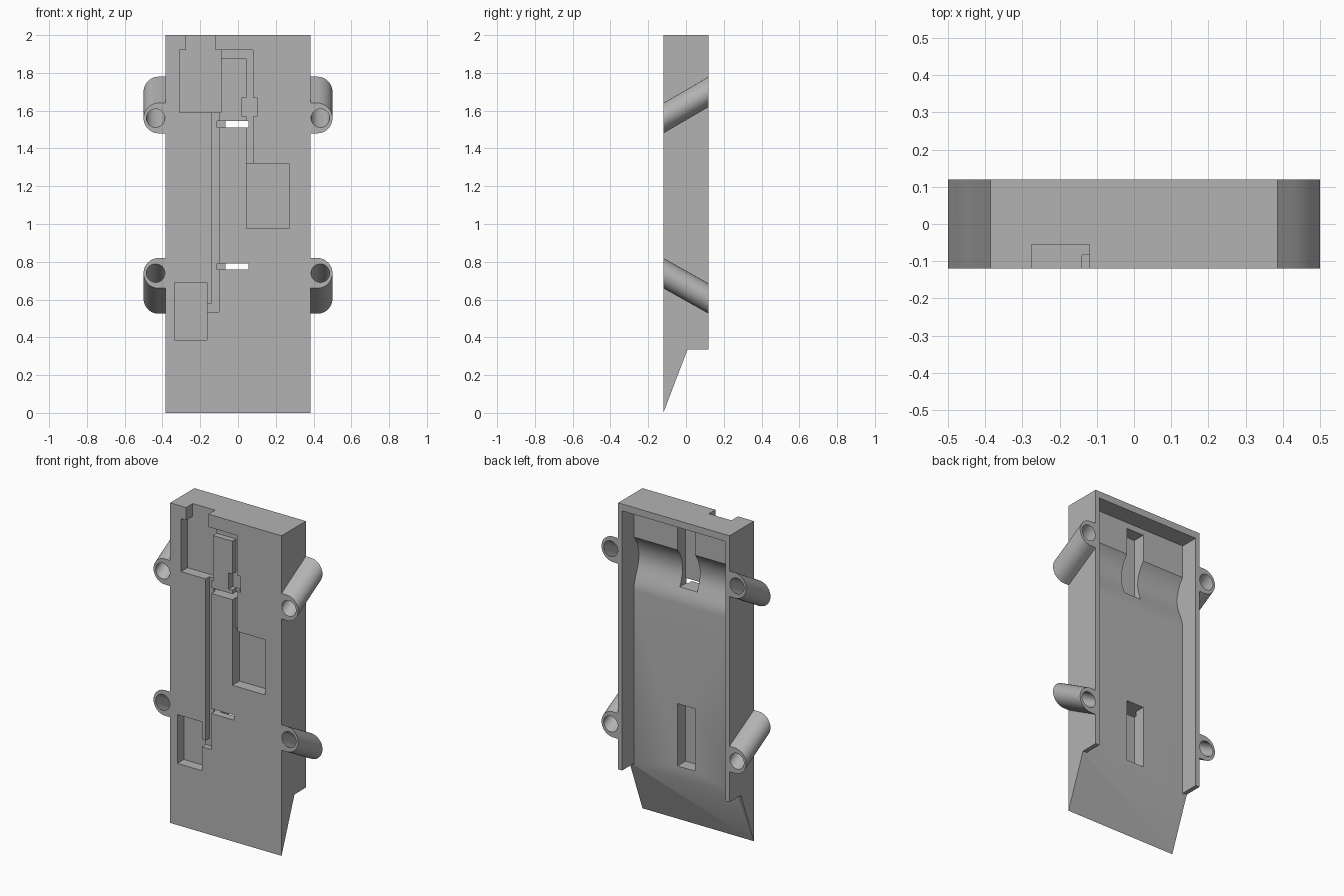
import bpy, bmesh
from math import sin, cos, pi, radians, sqrt

cube = bpy.data.objects.get("Cube")
if cube:
    bpy.data.objects.remove(cube, do_unlink=True)

GREY = (0.45, 0.45, 0.45, 1)
mat = bpy.data.materials.new("plain grey")
mat.use_nodes = True
mat.diffuse_color = GREY
mat.node_tree.nodes["Principled BSDF"].inputs["Base Color"].default_value = GREY

FRONT, BACK = -0.12, 0.12


def loft(name, ring_a, ring_b):
    """Closed prism between two matching rings of points."""
    bm = bmesh.new()
    a = [bm.verts.new(p) for p in ring_a]
    b = [bm.verts.new(p) for p in ring_b]
    bm.faces.new(a)
    bm.faces.new(b)
    for i in range(len(a)):
        j = (i + 1) % len(a)
        bm.faces.new((a[i], a[j], b[j], b[i]))
    bmesh.ops.recalc_face_normals(bm, faces=bm.faces)
    mesh = bpy.data.meshes.new(name)
    bm.to_mesh(mesh)
    bm.free()
    mesh.materials.append(mat)
    obj = bpy.data.objects.new(name, mesh)
    bpy.context.collection.objects.link(obj)
    return obj


def side_prism(name, profile, half_width):
    """Extrude a (y, z) profile across x."""
    return loft(name, [(-half_width, y, z) for y, z in profile],
                [(half_width, y, z) for y, z in profile])


def box(name, x0, x1, y0, y1, z0, z1):
    return loft(name, [(x0, y0, z0), (x1, y0, z0), (x1, y0, z1), (x0, y0, z1)],
                [(x0, y1, z0), (x1, y1, z0), (x1, y1, z1), (x0, y1, z1)])


def slanted(name, outline, rise, overshoot=0.0):
    """Extrude an (x, z) outline from front to back while sliding in z."""
    k = overshoot / (BACK - FRONT) * rise
    return loft(name, [(x, FRONT - overshoot, z - k) for x, z in outline],
                [(x, BACK + overshoot, z + rise + k) for x, z in outline])


def combine(target, tool, operation):
    mod = target.modifiers.new("combine", "BOOLEAN")
    mod.operation = operation
    mod.solver = "EXACT"
    mod.object = tool
    bpy.context.view_layer.objects.active = target
    bpy.ops.object.modifier_apply(modifier=mod.name)
    bpy.data.objects.remove(tool, do_unlink=True)


# Main body with a chisel-shaped lower end
body = side_prism("housing", [(FRONT, 0), (0.008, 0.335), (BACK, 0.335),
                              (BACK, 2), (FRONT, 2)], 0.385)

# Open back: flat floor with a rounded cross groove that fades out below
FLOOR, DEPTH, MID = 0.005, 0.05, 1.615
HALF, FADE, STEPS = 0.135, 0.2, 12
radius = (HALF ** 2 + DEPTH ** 2) / (2 * DEPTH)
floor = [(FLOOR, 0.2)]
for i in range(STEPS):
    t = i / STEPS
    floor.append((FLOOR - DEPTH * (1 - cos(pi * t)) / 2, MID - FADE * (1 - t)))
for i in range(STEPS + 1):
    dz = HALF * i / STEPS
    floor.append((FLOOR - DEPTH + radius - sqrt(radius ** 2 - dz ** 2), MID + dz))
floor += [(FLOOR, 1.957), (0.2, 1.957), (0.2, 0.2)]
combine(body, side_prism("back_cutter", floor, 0.357), "DIFFERENCE")

# Slots in the back floor
for z0, z1 in ((1.51, 1.92), (0.40, 0.79)):
    combine(body, box("slot_cutter", -0.065, 0.055, -0.075, 0.1, z0, z1), "DIFFERENCE")

# Front recesses: x range, z range, depth
WIRE, POCKET = 0.037, 0.065
recesses = [
    (-0.275, -0.12, 1.90, 2.1, POCKET),    # top notch
    (-0.31, -0.09, 1.59, 1.92, POCKET),    # upper pocket
    (0.045, 0.27, 0.975, 1.32, 0.07),      # middle pocket
    (-0.335, -0.165, 0.385, 0.69, POCKET), # lower pocket
    (-0.14, -0.10, 0.535, 1.60, WIRE),     # long wire channel
    (-0.17, -0.12, 0.535, 0.58, WIRE),     # channel elbow
    (-0.10, 0.08, 1.875, 1.92, WIRE),      # top wire channel
    (0.045, 0.08, 1.30, 1.90, WIRE),       # short wire channel
    (0.02, 0.10, 1.57, 1.67, 0.04),        # switch seat
    (-0.11, 0.055, 1.51, 1.545, 0.06),     # upper slit
    (-0.11, 0.055, 0.76, 0.79, 0.06),      # lower slit
]
for x0, x1, z0, z1, depth in recesses:
    combine(body, box("recess_cutter", x0, x1, FRONT - 0.1, FRONT + depth, z0, z1),
            "DIFFERENCE")

# Slanted tubular lugs on both sides
for side in (-1, 1):
    for z, rise in ((1.56, 0.14), (0.74, -0.135)):
        outline = [(side * 0.37, z - 0.08)]
        for i in range(25):
            a = radians(-90 + 7.5 * i)
            outline.append((side * (0.42 + 0.08 * cos(a)), z + 0.08 * sin(a)))
        outline.append((side * 0.37, z + 0.08))
        combine(body, slanted("lug", outline, rise), "UNION")
        hole = [(side * (0.436 + 0.049 * cos(2 * pi * i / 32)),
                 z + 0.049 * sin(2 * pi * i / 32)) for i in range(32)]
        combine(body, slanted("lug_hole", hole, rise, 0.05), "DIFFERENCE")

# Smooth the curved faces, keep edges crisp
bpy.ops.object.select_all(action="DESELECT")
body.select_set(True)
bpy.context.view_layer.objects.active = body
bpy.ops.object.shade_smooth_by_angle(angle=radians(25))
